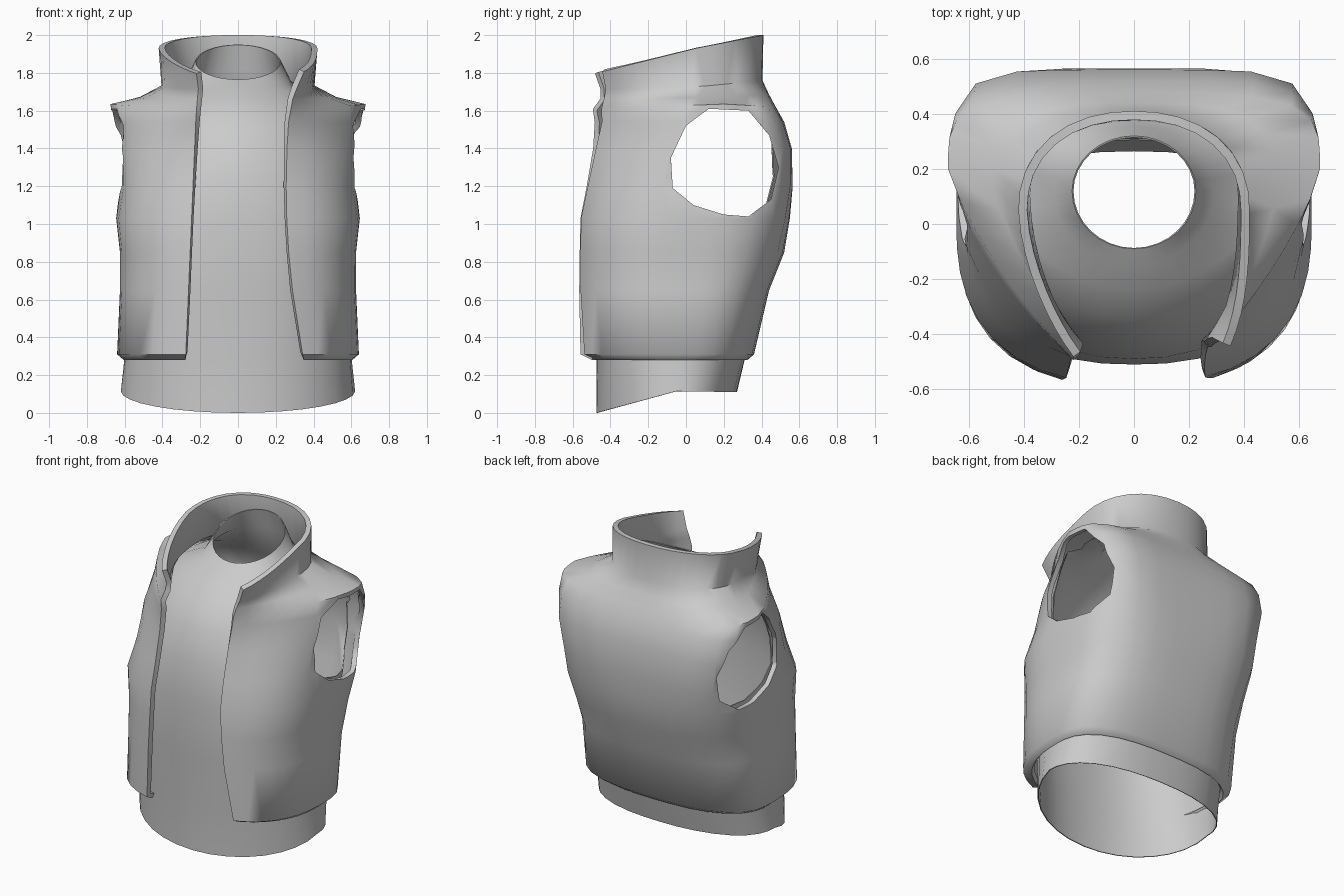
import bpy, bmesh, math

if "Cube" in bpy.data.objects:
    bpy.data.objects.remove(bpy.data.objects["Cube"])

grey = bpy.data.materials.new("light_grey_cloth")
grey.diffuse_color = (0.6, 0.6, 0.6, 1)
grey.use_nodes = True
grey.node_tree.nodes["Principled BSDF"].inputs["Base Color"].default_value = grey.diffuse_color
FRONT, BACK = 8, 16


def ring(zf, zs, zb, hx, yc, yf, yb, nl, nr, nb, left, right):
    """Cross-section running from the right front edge round the back to the left."""
    def point(a, n):
        c, s = math.cos(a), math.sin(a)
        r = (abs(c) ** n + abs(s) ** n) ** (-1 / n)
        x, d = hx * r * c, r * abs(s)
        if s < 0:
            return (x, yc + d * (yf - yc), zs + d * (zf - zs))
        return (x, yc + d * (yb - yc), zs + d * (zb - zs))

    def edge_angle(x, n):
        e = x / hx
        return math.atan2((1 - e ** n) ** (1 / n), e)
    ar, al = edge_angle(right, nr), edge_angle(left, nl)
    pts = [point(-ar * (1 - i / FRONT), nr) for i in range(FRONT)]
    pts += [point(math.pi * i / BACK, nb) for i in range(BACK + 1)]
    pts += [point(math.pi + al * i / FRONT, nl) for i in range(1, FRONT + 1)]
    return pts


def open_level(z, hx, yc, yf, yb, nf, nb):
    """Level vest section; the front edges follow smooth curves of the height."""
    return ring(z, z, z, hx, yc, yf, yb, nf, nf, nb,
                .29 - .043 * z, .255 + .11 * (z - 1.2) ** 2)


def closed(zf, zs, zb, hx, yc, yf, yb, nf, nb):
    return ring(zf, zs, zb, hx, yc, yf, yb, nf, nf, nb, 0, 0)


def loft(name, sections, thickness):
    bm = bmesh.new()
    rings = [[bm.verts.new(p) for p in s] for s in sections]
    for a, b in zip(rings, rings[1:]):
        for j in range(len(a) - 1):
            bm.faces.new((a[j], a[j + 1], b[j + 1], b[j]))
    bmesh.ops.remove_doubles(bm, verts=bm.verts, dist=0.0005)
    me = bpy.data.meshes.new(name)
    bm.to_mesh(me)
    bm.free()
    ob = bpy.data.objects.new(name, me)
    bpy.context.collection.objects.link(ob)
    me.materials.append(grey)
    sol = ob.modifiers.new("thickness", "SOLIDIFY")
    sol.thickness = thickness
    sol.offset = -1
    return ob


# armhole outline (y, z), swept along x on each side
HOLE = [(.33, 1.60), (.44, 1.47), (.49, 1.30), (.45, 1.13), (.33, 1.04), (.20, 1.05),
        (.04, 1.10), (-.07, 1.19), (-.08, 1.35), (0, 1.52), (.12, 1.61)]


def armhole_cutter(side):
    bm = bmesh.new()
    a = [bm.verts.new((side * .48, y, z)) for y, z in HOLE]
    b = [bm.verts.new((side * .95, y, z)) for y, z in HOLE]
    bm.faces.new(a)
    bm.faces.new(b)
    for i in range(len(HOLE)):
        k = (i + 1) % len(HOLE)
        bm.faces.new((a[i], a[k], b[k], b[i]))
    bmesh.ops.recalc_face_normals(bm, faces=bm.faces)
    me = bpy.data.meshes.new("armhole_cutter")
    bm.to_mesh(me)
    bm.free()
    ob = bpy.data.objects.new("armhole_cutter", me)
    bpy.context.collection.objects.link(ob)
    ob.hide_render = True
    return ob


# open vest: turned-in hem and body, then shoulders and standing collar
body = [open_level(*r) for r in (
    (.28, .605, 0, -.53, .325, 2.5, 2.6),
    (.31, .64, 0, -.585, .36, 2.6, 2.8),
    (.65, .625, 0, -.59, .44, 2.6, 3),
    (.85, .625, 0, -.585, .52, 2.6, 3.3),
    (1.03, .645, 0, -.58, .55, 2.5, 4),
    (1.20, .625, .05, -.56, .565, 2.2, 5),
    (1.40, .645, .10, -.55, .56, 1.8, 6),
    (1.54, .665, .18, -.61, .52, 1.4, 5),
)]
collar = [ring(*r) for r in (
    (1.60, 1.635, 1.62, .675, .20, -.67, .475, 1.25, 1.3, 4, .22, .28),
    (1.66, 1.67, 1.685, .52, .15, -.71, .44, 1.2, 1.45, 3, .215, .29),
    (1.71, 1.73, 1.76, .405, .10, -.56, .405, 1.9, 2.8, 2.2, .21, .31),
    (1.755, 1.93, 2.0, .42, .05, -.65, .41, 1.6, 2.7, 2.2, .22, .35),
)]
vest = loft("vest", body + collar, .032)

# inner shirt: closed tube from the dipped hem to the round neck opening
trunk = [closed(r[0], *r[:1], *r) for r in (
    (.30, .60, -.03, -.475, .315, 2.3, 2.5),
    (.65, .585, 0, -.50, .39, 2.6, 2.8),
    (1.0, .585, 0, -.51, .50, 2.5, 3.3),
    (1.25, .585, .05, -.49, .525, 2.2, 4.5),
    (1.45, .60, .12, -.43, .50, 1.9, 4.5),
    (1.58, .61, .18, -.35, .45, 1.7, 3.5),
)]
shirt_hem = closed(0, .115, .11, .62, -.05, -.475, .27, 2, 2.3)
neck = [closed(*r) for r in (
    (1.67, 1.63, 1.67, .47, .15, -.24, .39, 1.9, 2.4),
    (1.73, 1.73, 1.82, .29, .12, -.15, .355, 2, 2),
    (1.765, 1.86, 1.95, .225, .12, -.09, .32, 2, 2),
)]
shirt = loft("shirt", [shirt_hem] + trunk + neck, .006)

# cut both armholes through both garments, then bake and shade
cutters = [armhole_cutter(s) for s in (-1, 1)]
for ob in (vest, shirt):
    for c in cutters:
        m = ob.modifiers.new("armhole", "BOOLEAN")
        m.operation = "DIFFERENCE"
        m.object = c
        m.solver = "EXACT"
    dg = bpy.context.evaluated_depsgraph_get()
    baked = bpy.data.meshes.new_from_object(ob.evaluated_get(dg))
    ob.modifiers.clear()
    ob.data = baked
    bpy.ops.object.select_all(action="DESELECT")
    ob.select_set(True)
    bpy.context.view_layer.objects.active = ob
    bpy.ops.object.shade_smooth_by_angle(angle=math.radians(62))
for c in cutters:
    bpy.data.objects.remove(c)
